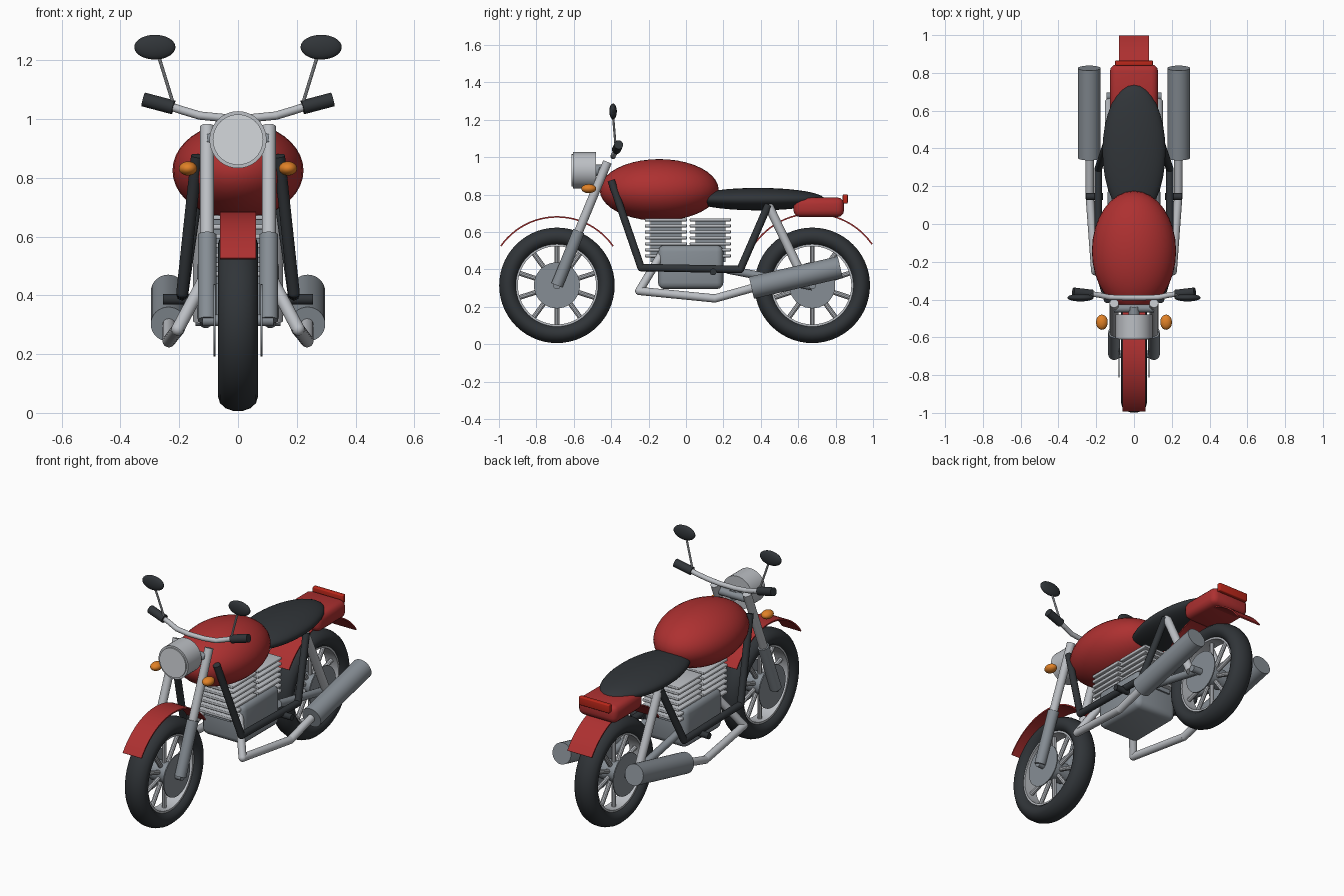
import bpy, bmesh, math
from mathutils import Vector, Matrix

if "Cube" in bpy.data.objects:
    bpy.data.objects.remove(bpy.data.objects["Cube"])

def material(name, r, g, b):
    m = bpy.data.materials.new(name)
    m.diffuse_color = (r, g, b, 1)
    m.use_nodes = True
    m.node_tree.nodes["Principled BSDF"].inputs["Base Color"].default_value = m.diffuse_color
    return m

RED = material("red paint", 0.42, 0.03, 0.03)
LAMP = material("lamp red", 0.5, 0.02, 0.01)
BLACK = material("black", 0.03, 0.035, 0.04)
ORANGE = material("orange", 0.75, 0.22, 0.02)
CHROME = material("chrome", 0.5, 0.52, 0.55)
STEEL = material("steel", 0.24, 0.27, 0.3)
GLASS = material("glass", 0.66, 0.69, 0.72)
X = Matrix.Rotation(math.pi / 2, 4, 'Y')
SIDES = ((-1, "left"), (1, "right"))

def finish(name, bm, mat, angle=35):
    bmesh.ops.recalc_face_normals(bm, faces=bm.faces)
    me = bpy.data.meshes.new(name)
    bm.to_mesh(me)
    bm.free()
    ob = bpy.data.objects.new(name, me)
    bpy.context.collection.objects.link(ob)
    me.materials.append(mat)
    bpy.ops.object.select_all(action='DESELECT')
    bpy.context.view_layer.objects.active = ob
    ob.select_set(True)
    bpy.ops.object.shade_smooth_by_angle(angle=math.radians(angle))
    return ob

def ball(name, centre, radii, mat):
    bm = bmesh.new()
    bmesh.ops.create_uvsphere(bm, u_segments=32, v_segments=20, radius=1)
    bm.transform(Matrix.Translation(centre) @ Matrix.Diagonal((*radii, 1)))
    return finish(name, bm, mat)

def add_rod(bm, a, b, r, seg=20):
    a, b = Vector(a), Vector(b)
    turn = (b - a).to_track_quat('Z', 'Y').to_matrix().to_4x4()
    bmesh.ops.create_cone(bm, cap_ends=True, segments=seg, radius1=r, radius2=r,
                          depth=(b - a).length,
                          matrix=Matrix.Translation((a + b) / 2) @ turn)

def rod(name, a, b, r, mat, seg=24):
    bm = bmesh.new()
    add_rod(bm, a, b, r, seg)
    return finish(name, bm, mat)

def tube(name, pts, r, mat):
    # straight lengths with round elbows
    bm = bmesh.new()
    for a, b in zip(pts, pts[1:]):
        add_rod(bm, a, b, r)
    for p in pts[1:-1]:
        bmesh.ops.create_uvsphere(bm, u_segments=20, v_segments=12, radius=r,
                                  matrix=Matrix.Translation(p))
    return finish(name, bm, mat)

def box(name, lo, hi, mat, bevel=0.0):
    lo, hi = Vector(lo), Vector(hi)
    bm = bmesh.new()
    bmesh.ops.create_cube(bm, size=1)
    bm.transform(Matrix.Translation((lo + hi) / 2) @ Matrix.Diagonal((*(hi - lo), 1)))
    if bevel:
        bmesh.ops.bevel(bm, geom=bm.edges[:], offset=bevel, segments=3,
                        profile=0.5, affect='EDGES')
    return finish(name, bm, mat)

def ring(name, centre, profile, mat):
    # revolve a closed (x, radius) profile round the wheel axle
    bm = bmesh.new()
    vs = [bm.verts.new((x, 0, r)) for x, r in profile]
    es = [bm.edges.new((vs[i - 1], vs[i])) for i in range(len(vs))]
    bmesh.ops.spin(bm, geom=vs + es, cent=(0, 0, 0), axis=(1, 0, 0),
                   angle=math.tau, steps=56)
    bmesh.ops.remove_doubles(bm, verts=bm.verts, dist=1e-4)
    bm.transform(Matrix.Translation(centre))
    return finish(name, bm, mat)

def fender(name, cy, r, half, a0, a1):
    bm = bmesh.new()
    loops = []
    for i in range(25):
        a = math.radians(a0 + (a1 - a0) * i / 24)
        loops.append([bm.verts.new((x, cy + q * math.cos(a), 0.315 + q * math.sin(a)))
                      for x, q in ((-half, r), (half, r), (half, r - .008), (-half, r - .008))])
    for p, q in zip(loops, loops[1:]):
        for k in range(4):
            bm.faces.new((p[k - 1], p[k], q[k], q[k - 1]))
    bm.faces.new(loops[0])
    bm.faces.new(loops[-1])
    return finish(name, bm, RED)

# wheels: tyre, rim, hub, brake discs, spokes
for end, cy, axle in (("front", -0.69, 0.12), ("rear", 0.675, 0.145)):
    c = Vector((0, cy, 0.315))
    tyre = [(0.068 * math.cos(math.tau * i / 14), 0.26 + 0.05 * math.sin(math.tau * i / 14))
            for i in range(14)]
    ring(end + "_tyre", c, tyre, BLACK)
    ring(end + "_rim", c, [(-.04, .209), (.04, .209), (.04, .23), (-.04, .23)], CHROME)
    rod(end + "_hub", c - Vector((.06, 0, 0)), c + Vector((.06, 0, 0)), 0.06, STEEL)
    rod(end + "_axle", c - Vector((axle, 0, 0)), c + Vector((axle, 0, 0)), 0.02, STEEL)
    for s, side in SIDES:
        rod(f"{end}_disc_{side}", c + Vector((s * .077, 0, 0)), c + Vector((s * .083, 0, 0)),
            0.123, STEEL, 40)
    bm = bmesh.new()
    for i in range(10):
        a = math.tau * (i + 0.5) / 10
        d = Vector((0, math.cos(a), math.sin(a)))
        add_rod(bm, c + d * 0.04, c + d * 0.22, 0.013, 10)
    finish(end + "_spokes", bm, CHROME)

fender("front_fender", -0.69, 0.37, 0.061, 35, 145)
fender("rear_fender", 0.68, 0.388, 0.08, 35, 145)

# bodywork
ball("fuel_tank", (0, -0.143, 0.825), (0.223, 0.318, 0.165), RED)
ball("seat", (0, 0.385, 0.776), (0.167, 0.355, 0.06), BLACK)
box("tail_cowl", (-.127, 0.575, 0.68), (.127, 0.845, 0.785), RED, 0.035)
box("tail_light", (-.1, 0.838, 0.752), (.1, 0.865, 0.802), LAMP, 0.006)

# engine: crankcase and two finned cylinders
box("crankcase", (-.14, -0.15, 0.295), (.14, 0.2, 0.53), STEEL, 0.035)
for name, y0, y1 in (("front", -0.22, 0.005), ("rear", 0.02, 0.24)):
    box(name + "_cylinder", (-.085, y0 + .03, 0.44), (.085, y1 - .03, 0.67), STEEL)
    for i in range(7):
        z = 0.465 + i * 0.032
        box(f"{name}_fin_{i + 1}", (-.12, y0, z), (.12, y1, z + .016), CHROME, 0.004)

# headlight
rod("headlight_shell", (0, -0.48, 0.93), (0, -0.605, 0.93), 0.097, CHROME, 40)
rod("headlight_lens", (0, -0.60, 0.93), (0, -0.612, 0.93), 0.086, GLASS, 40)
rod("fork_clamp", (-.105, -0.447, 0.93), (.105, -0.447, 0.93), 0.022, STEEL)
rod("headlight_bracket", (0, -0.44, 0.93), (0, -0.49, 0.93), 0.03, STEEL)

# handlebar
half = [(.05, -.39, 1.004), (.13, -.388, 1.012), (.19, -.375, 1.03), (.23, -.37, 1.043)]
tube("handlebar", [(-x, y, z) for x, y, z in half[::-1]] + half, 0.014, CHROME)

for s, side in SIDES:
    def P(x, y, z):
        return (s * x, y, z)
    # fork, grips, mirrors, indicators
    rod("fork_tube_" + side, P(.105, -.42, .975), P(.105, -.6, .54), 0.024, CHROME)
    rod("fork_slider_" + side, P(.105, -.573, .605), P(.105, -.69, .315), 0.032, STEEL)
    rod("grip_" + side, P(.22, -.372, 1.04), P(.322, -.36, 1.067), 0.024, BLACK)
    rod("mirror_stem_" + side, P(.218, -.375, 1.045), P(.272, -.39, 1.22), 0.006, CHROME, 10)
    ball("mirror_" + side, P(.283, -.39, 1.245), (.07, .02, .042), BLACK)
    ball("indicator_" + side, P(.17, -.52, .832), (.031, .04, .024), ORANGE)
    # frame and suspension
    tube("frame_" + side, [P(.14, -.4, .875), P(.19, -.24, .41),
                           P(.19, .29, .40), P(.14, .44, .745)], 0.02, BLACK)
    rod("shock_" + side, P(.13, .44, .745), P(.13, .645, .315), 0.024, CHROME)
    rod("swingarm_" + side, P(.11, .22, .40), P(.11, .675, .31), 0.022, STEEL)
    rod("foot_peg_" + side, P(.165, .145, .387), P(.255, .145, .387), 0.018, BLACK)
    # exhaust
    tube("exhaust_pipe_" + side, [P(.09, -.12, .50), P(.205, -.25, .285),
                                  P(.235, .155, .245), P(.235, .37, .305)], 0.022, CHROME)
    rod("silencer_" + side, P(.237, .35, .302), P(.237, .825, .412), 0.06, STEEL, 32)
